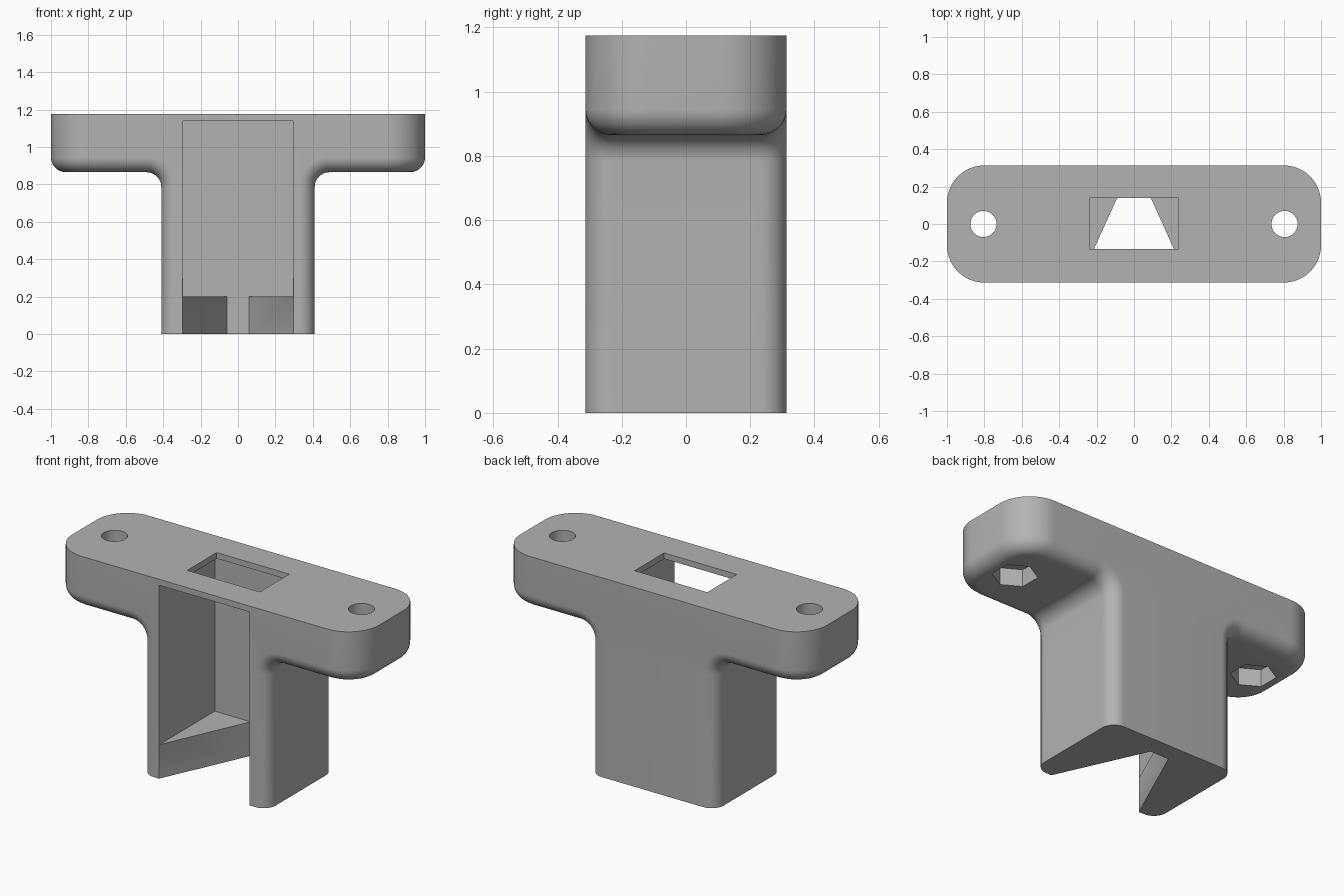
import bpy, bmesh
from math import sin, cos, pi, sqrt, asin

if "Cube" in bpy.data.objects:
    bpy.data.objects.remove(bpy.data.objects["Cube"])

EDGE = 0.08            # rolled edge and inner fillet radius
CORNER = 0.2           # vertical corner radius of the flange
HALF_Y, TOP, NECK, UNDER = 0.313, 1.175, 0.41, 0.865
STEPS = 10

grey = bpy.data.materials.new("grey")
grey.diffuse_color = (0.45, 0.45, 0.45, 1)
grey.use_nodes = True
grey.node_tree.nodes["Principled BSDF"].inputs["Base Color"].default_value = grey.diffuse_color


def make_object(name, bm):
    bmesh.ops.recalc_face_normals(bm, faces=bm.faces)
    mesh = bpy.data.meshes.new(name)
    bm.to_mesh(mesh)
    bm.free()
    obj = bpy.data.objects.new(name, mesh)
    bpy.context.collection.objects.link(obj)
    return obj


def prism(name, points, z0, z1):
    """Vertical prism over an outline in x and y."""
    bm = bmesh.new()
    face = bm.faces.new([bm.verts.new((x, y, z0)) for x, y in points])
    ext = bmesh.ops.extrude_face_region(bm, geom=[face])
    for v in ext["geom"]:
        if isinstance(v, bmesh.types.BMVert):
            v.co.z = z1
    return make_object(name, bm)


def box(name, x, y0, y1, z0, z1):
    return prism(name, [(-x, y0), (x, y0), (x, y1), (-x, y1)], z0, z1)


def polygon(cx, radius, sides, turn=0.0):
    return [(cx + radius * cos(turn + 2 * pi * i / sides),
             radius * sin(turn + 2 * pi * i / sides)) for i in range(sides)]


def section(y, t):
    """T-shaped slice at depth y; t is the angle around the rolled edge."""
    inset = EDGE * (1 - sin(t))
    q = max(0.0, abs(y) - (HALF_Y - CORNER))
    half = [(NECK - inset, 0.0)]
    for i in range(STEPS + 1):                       # inner fillet
        a = pi - pi / 2 * i / STEPS
        r = EDGE + inset
        half.append((NECK + EDGE + r * cos(a), UNDER - EDGE + r * sin(a)))
    for i in range(STEPS + 1):                       # rolled flange end
        p = t * (1 - i / STEPS)
        r = CORNER - EDGE * (1 - cos(p))
        x = 1 - CORNER + sqrt(max(0.0, r * r - q * q))
        half.append((x, UNDER + EDGE - EDGE * sin(p)))
    half.append((half[-1][0], TOP))
    return half + [(-x, z) for x, z in reversed(half)]


# Body: T slices lofted from front to back
start = asin((CORNER - EDGE) / CORNER)
levels = [(HALF_Y - CORNER + CORNER * sin(start * i / 6), pi / 2) for i in range(6)]
for i in range(15):
    t = pi / 2 * (1 - i / 14)
    levels.append((HALF_Y - EDGE * (1 - cos(t)), t))
levels = [(-y, t) for y, t in reversed(levels)] + levels

bm = bmesh.new()
rings = [[bm.verts.new((x, y, z)) for x, z in section(y, t)] for y, t in levels]
n = len(rings[0])
for a, b in zip(rings, rings[1:]):
    for i in range(n):
        j = (i + 1) % n
        bm.faces.new((a[i], a[j], b[j], b[i]))
bm.faces.new(rings[0])
bm.faces.new(rings[-1])
bmesh.ops.remove_doubles(bm, verts=bm.verts, dist=1e-5)
body = make_object("bracket_body", bm)
body.data.materials.append(grey)

# Cutters: front pocket, tapered floor notch, top slot, bolt holes, nut sockets
cutters = [
    box("pocket_cutter", 0.295, -0.5, 0.205, 0.2, 1.14),
    prism("notch_cutter", [(-0.341, -0.413), (0.341, -0.413), (0.06, 0.205), (-0.06, 0.205)],
          -0.1, 0.3),
    box("slot_cutter", 0.237, -0.135, 0.14, 1.0, 1.3),
]
for side in (-1, 1):
    cutters.append(prism("bolt_hole_cutter", polygon(0.805 * side, 0.07, 40), 0.8, 1.3))
    cutters.append(prism("nut_socket_cutter", polygon(0.805 * side, 0.12, 6, pi / 6), 0.8, 0.965))

for c in cutters:
    mod = body.modifiers.new(c.name, "BOOLEAN")
    mod.operation = "DIFFERENCE"
    mod.solver = "EXACT"
    mod.object = c

# Bake the cuts and drop the cutters
bpy.context.view_layer.update()
graph = bpy.context.evaluated_depsgraph_get()
result = bpy.data.meshes.new_from_object(body.evaluated_get(graph))
body.modifiers.clear()
body.data = result
result.materials.clear()
result.materials.append(grey)
for p in result.polygons:
    p.material_index = 0
for c in cutters:
    bpy.data.objects.remove(c)

bpy.ops.object.select_all(action="DESELECT")
body.select_set(True)
bpy.context.view_layer.objects.active = body
bpy.ops.object.shade_smooth_by_angle(angle=pi / 6)
